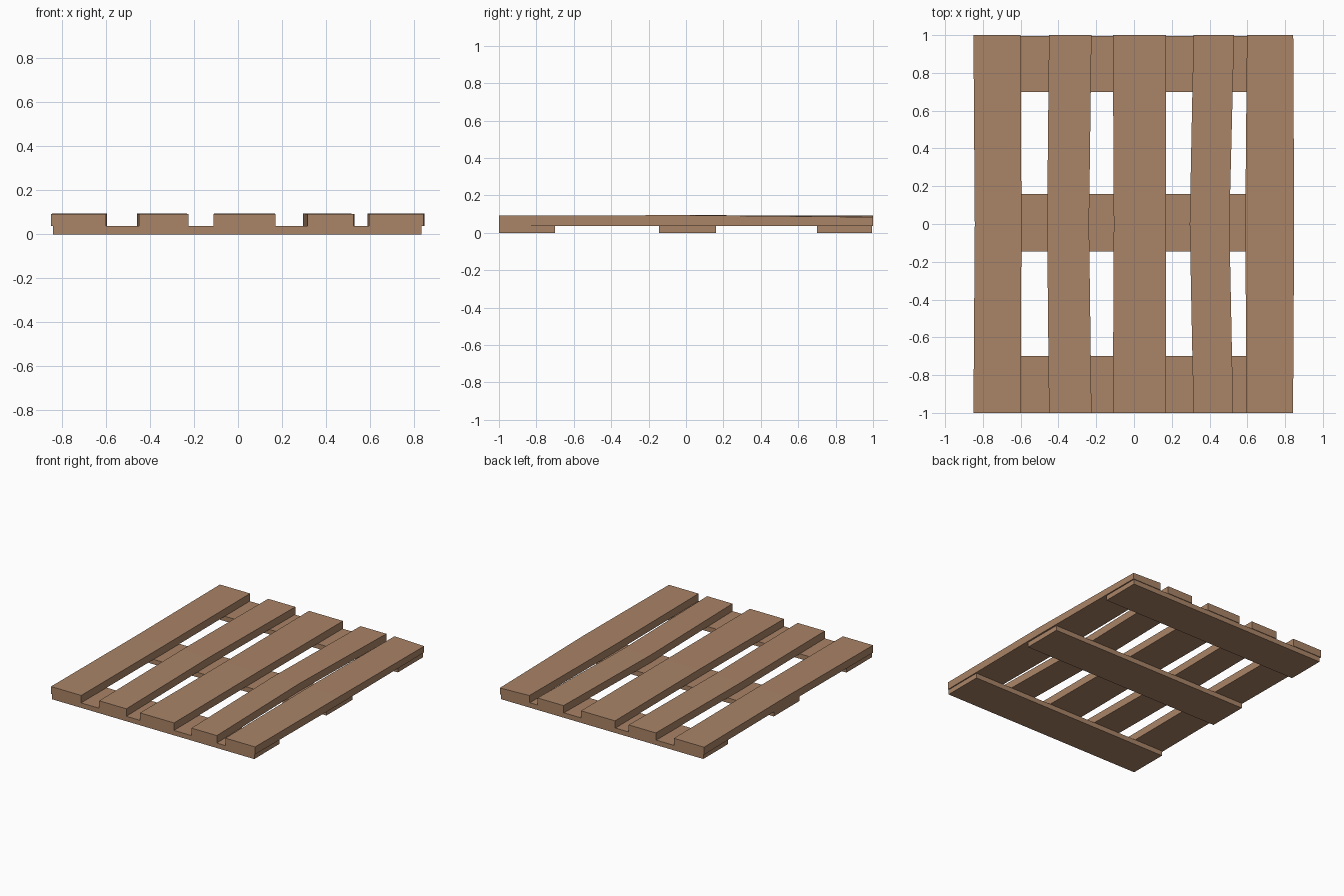
import bpy, bmesh

if "Cube" in bpy.data.objects:
    bpy.data.objects.remove(bpy.data.objects["Cube"])

wood = bpy.data.materials.new("tan wood")
wood.diffuse_color = (0.40, 0.23, 0.135, 1)
wood.use_nodes = True
wood.node_tree.nodes["Principled BSDF"].inputs["Base Color"].default_value = wood.diffuse_color


def board(name, sections, z0):
    """Loft rectangular sections (y, left x, right x, left top z, right top z)."""
    bm = bmesh.new()
    rings = []
    for y, xl, xr, zl, zr in sections:
        rings.append([bm.verts.new(p) for p in
                      ((xl, y, z0), (xr, y, z0), (xr, y, zr), (xl, y, zl))])
    for a, b in zip(rings, rings[1:]):
        for i in range(4):
            j = (i + 1) % 4
            bm.faces.new((a[i], a[j], b[j], b[i]))
    bm.faces.new(rings[0])
    bm.faces.new(rings[-1])
    bmesh.ops.recalc_face_normals(bm, faces=bm.faces)
    me = bpy.data.meshes.new(name)
    bm.to_mesh(me)
    bm.free()
    me.materials.append(wood)
    bpy.context.collection.objects.link(bpy.data.objects.new(name, me))


# Cross supports underneath
for i, (y0, y1) in enumerate(((-1, -0.70), (-0.145, 0.16), (0.70, 0.995))):
    board(f"cross_support_{i + 1}",
          [(y, -0.84, 0.835, 0.037, 0.037) for y in (y0, y1)], 0)

# Top planks, slightly bowed: left/right x at front, middle, back; back right height
planks = (
    ((-0.85, -0.60), (-0.843, -0.596), (-0.85, -0.60), 0.093),
    ((-0.45, -0.225), (-0.46, -0.238), (-0.45, -0.225), 0.093),
    ((-0.112, 0.17), (-0.107, 0.168), (-0.112, 0.17), 0.093),
    ((0.315, 0.525), (0.295, 0.505), (0.315, 0.53), 0.093),
    ((0.596, 0.842), (0.589, 0.848), (0.598, 0.843), 0.084),
)
for i, (front, mid, back, zr) in enumerate(planks):
    board(f"top_plank_{i + 1}",
          [(-1, *front, 0.093, 0.093), (0, *mid, 0.094, 0.094),
           (1, *back, 0.093, zr)], 0.037)
